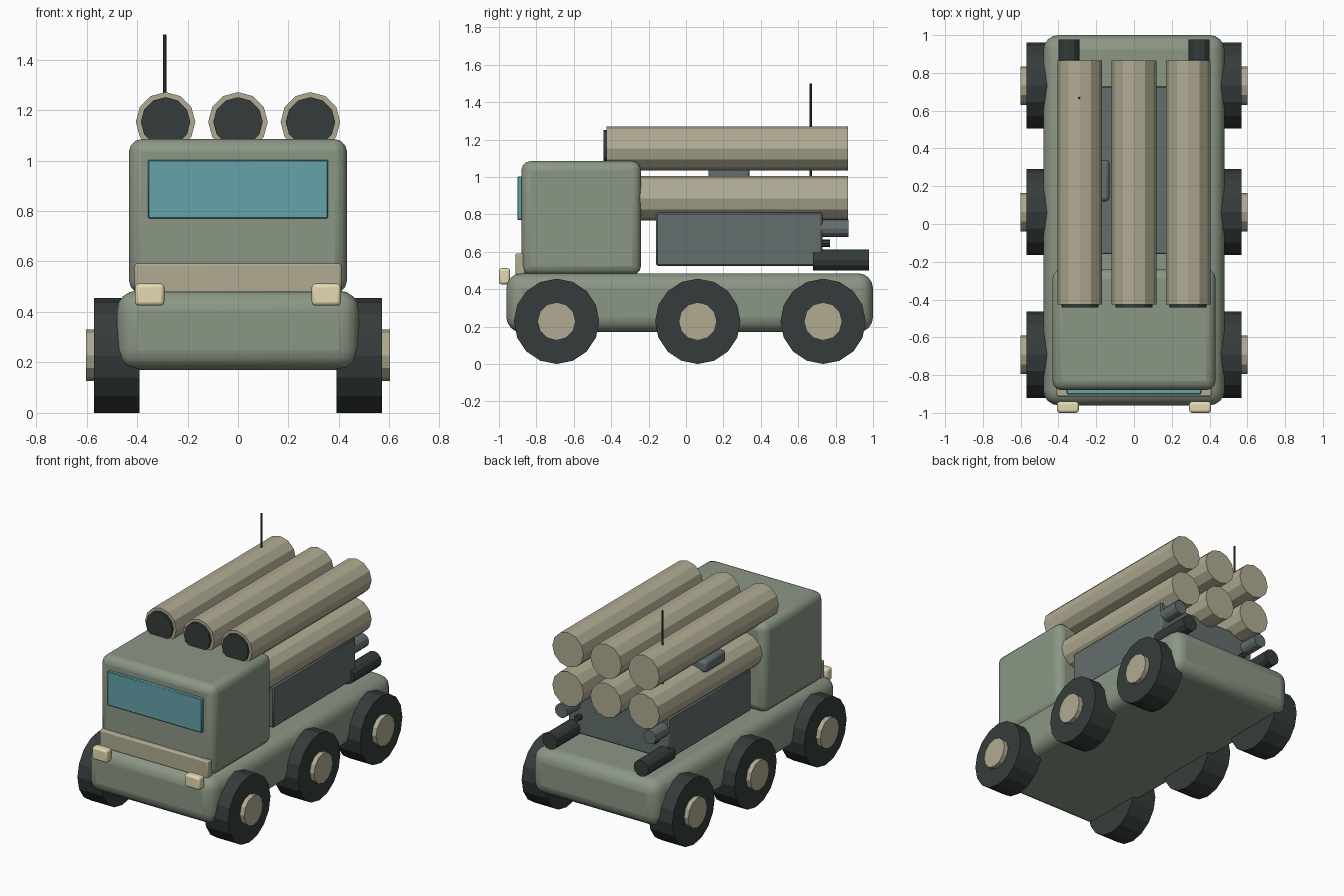
import bpy, math
from mathutils import Matrix

if "Cube" in bpy.data.objects:
    bpy.data.objects.remove(bpy.data.objects["Cube"])


def material(name, rgb):
    m = bpy.data.materials.new(name)
    m.diffuse_color = (*rgb, 1)
    m.use_nodes = True
    m.node_tree.nodes["Principled BSDF"].inputs["Base Color"].default_value = m.diffuse_color
    return m


GREEN = material("body_green", (0.26, 0.31, 0.235))
DARK = material("rubber_dark", (0.035, 0.046, 0.043))
TAN = material("tan", (0.44, 0.41, 0.29))
SLATE = material("slate", (0.125, 0.155, 0.155))
GLASS = material("glass", (0.13, 0.37, 0.40))
LAMP = material("lamp", (0.78, 0.70, 0.44))


def box(name, x, y, z, mat, bevel=0.0, segments=3):
    """Box from (min, max) ranges, with an optional rounded edge."""
    bpy.ops.mesh.primitive_cube_add(size=1)
    ob = bpy.context.object
    ob.name = name
    size = [r[1] - r[0] for r in (x, y, z)]
    mid = [(r[0] + r[1]) / 2 for r in (x, y, z)]
    ob.data.transform(Matrix.Translation(mid) @ Matrix.Diagonal((*size, 1)))
    ob.data.materials.append(mat)
    if bevel:
        b = ob.modifiers.new("rounded_edges", 'BEVEL')
        b.width, b.segments = bevel, segments
        bpy.ops.object.shade_smooth_by_angle(angle=math.radians(40))
    return ob


def rod(name, axis, centre, span, radius, sides, mat):
    """Flat-sided cylinder along an axis; span is its range on that axis."""
    bpy.ops.mesh.primitive_cylinder_add(vertices=sides, radius=radius, depth=span[1] - span[0])
    ob = bpy.context.object
    ob.name = name
    turn = {'x': Matrix.Rotation(math.pi / 2, 4, 'Y'),
            'y': Matrix.Rotation(math.pi / 2, 4, 'X'),
            'z': Matrix.Identity(4)}[axis]
    loc = list(centre)
    loc.insert('xyz'.index(axis), (span[0] + span[1]) / 2)
    ob.data.transform(Matrix.Translation(loc) @ turn)
    ob.data.materials.append(mat)
    return ob


# Body
box("chassis", (-0.48, 0.48), (-0.96, 1.0), (0.17, 0.485), GREEN, 0.08, 4)
box("cab", (-0.432, 0.432), (-0.88, -0.24), (0.475, 1.085), GREEN, 0.05)
box("windscreen", (-0.357, 0.357), (-0.902, -0.86), (0.77, 1.003), GLASS, 0.005, 1)
box("bumper", (-0.41, 0.41), (-0.912, -0.86), (0.475, 0.592), TAN, 0.008, 2)

# Launcher bed
box("launcher_base", (-0.38, 0.38), (-0.16, 0.73), (0.525, 0.81), SLATE, 0.008, 1)
box("tube_bracket", (-0.39, -0.13), (0.12, 0.34), (0.97, 1.05), SLATE, 0.02)

# Two rows of three tubes with dark muzzles
for row, z in (("lower", 0.886), ("upper", 1.153)):
    for i in (-1, 0, 1):
        x = 0.287 * i
        rod(f"{row}_tube_{i + 2}", 'y', (x, z), (-0.425, 0.865), 0.118, 12, TAN)
        rod(f"{row}_muzzle_{i + 2}", 'y', (x, z), (-0.442, -0.38), 0.098, 12, DARK)

# Antenna
rod("antenna", 'z', (-0.29, 0.667), (0.95, 1.5), 0.007, 8, DARK)

# Parts repeated on both sides
for side, s in (("left", -1), ("right", 1)):
    for place, y in (("front", -0.692), ("middle", 0.063), ("rear", 0.733)):
        rod(f"{place}_{side}_wheel", 'x', (y, 0.228), sorted((s * 0.39, s * 0.57)), 0.228, 16, DARK)
        rod(f"{place}_{side}_hub", 'x', (y, 0.228), sorted((s * 0.5, s * 0.602)), 0.102, 12, TAN)
    box(f"{side}_headlight", sorted((s * 0.292, s * 0.408)), (-1.0, -0.94), (0.425, 0.512), LAMP, 0.015)
    rod(f"{side}_exhaust", 'y', (s * 0.345, 0.555), (0.68, 0.978), 0.056, 12, DARK)
    rod(f"{side}_rear_canister", 'y', (s * 0.335, 0.725), (0.70, 0.87), 0.047, 12, SLATE)
    rod(f"{side}_valve", 'y', (s * 0.29, 0.645), (0.70, 0.77), 0.02, 8, DARK)
